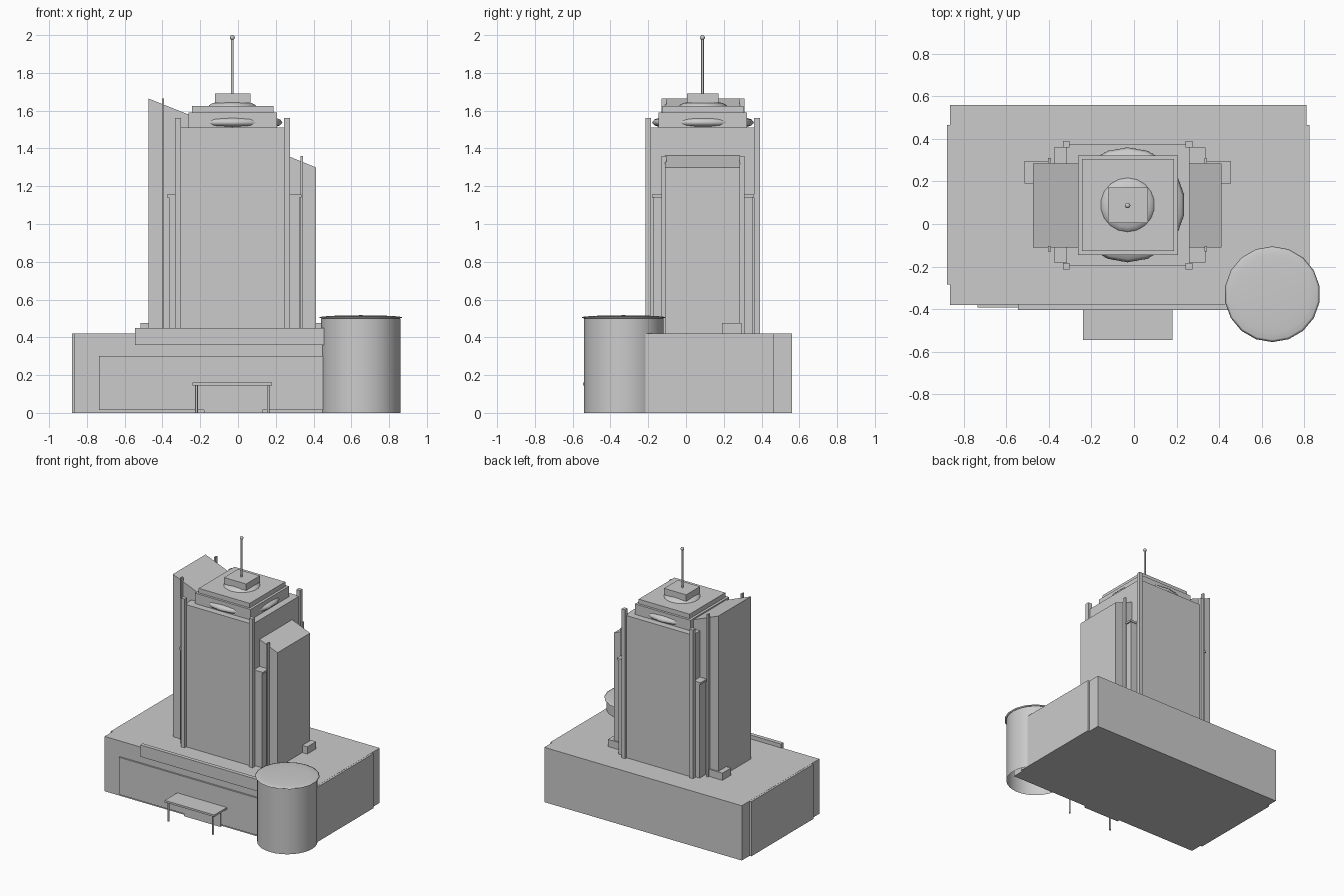
import bpy, bmesh, math
from mathutils import Matrix, Vector

if "Cube" in bpy.data.objects:
    bpy.data.objects.remove(bpy.data.objects["Cube"])

grey = bpy.data.materials.new("light_grey")
grey.diffuse_color = (0.6, 0.6, 0.6, 1)
grey.use_nodes = True
grey.node_tree.nodes["Principled BSDF"].inputs["Base Color"].default_value = grey.diffuse_color


def finish(name, bm, smooth=False):
    bmesh.ops.recalc_face_normals(bm, faces=bm.faces)
    me = bpy.data.meshes.new(name)
    bm.to_mesh(me)
    bm.free()
    me.materials.append(grey)
    ob = bpy.data.objects.new(name, me)
    bpy.context.collection.objects.link(ob)
    if smooth:
        bpy.ops.object.select_all(action='DESELECT')
        ob.select_set(True)
        bpy.context.view_layer.objects.active = ob
        bpy.ops.object.shade_smooth_by_angle(angle=math.radians(40))
    return ob


def box(name, x0, x1, y0, y1, z0, z1):
    bm = bmesh.new()
    size = Matrix.Diagonal((x1 - x0, y1 - y0, z1 - z0, 1))
    mid = Matrix.Translation(((x0 + x1) / 2, (y0 + y1) / 2, (z0 + z1) / 2))
    bmesh.ops.create_cube(bm, size=1, matrix=mid @ size)
    return finish(name, bm)


def cylinder(name, x, y, z0, z1, r, sides, capped=True):
    bm = bmesh.new()
    bmesh.ops.create_cone(bm, cap_ends=capped, segments=sides, radius1=r, radius2=r,
                          depth=z1 - z0, matrix=Matrix.Translation((x, y, (z0 + z1) / 2)))
    return finish(name, bm, True)


def dome(name, x, y, z, r, h, sides=18, rings=10):
    bm = bmesh.new()
    bmesh.ops.create_uvsphere(bm, u_segments=sides, v_segments=rings, radius=1,
                              matrix=Matrix.Translation((x, y, z)) @ Matrix.Diagonal((r, r, h, 1)))
    ob = finish(name, bm)
    for p in ob.data.polygons:
        p.use_smooth = True
    return ob


def wedge(name, profile, y0, y1):
    """Extrude an x-z profile along y."""
    bm = bmesh.new()
    face = bm.faces.new([bm.verts.new((x, y0, z)) for x, z in profile])
    out = bmesh.ops.extrude_face_region(bm, geom=[face])
    verts = [v for v in out["geom"] if isinstance(v, bmesh.types.BMVert)]
    bmesh.ops.translate(bm, verts=verts, vec=Vector((0, y1 - y0, 0)))
    return finish(name, bm)


CX, CY = -0.03, 0.09   # tower axis

# Podium with shallow side bays
box("podium", -0.865, 0.81, -0.38, 0.56, 0, 0.42)
box("podium_side_bays", -0.88, 0.825, -0.285, 0.465, 0, 0.419)

# Front panel, fascia band and entrance
box("front_panel", -0.735, 0.46, -0.393, -0.37, 0.015, 0.30)
box("front_fascia", -0.545, 0.46, -0.405, -0.375, 0.36, 0.45)
box("entrance_door", -0.18, 0.13, -0.40, -0.37, 0, 0.145)
box("entrance_canopy", -0.24, 0.18, -0.545, -0.39, 0.145, 0.16)
for x in (-0.22, 0.16):
    cylinder("canopy_leg", x, -0.53, 0, 0.15, 0.007, 12)

# Round corner drum with a flat domed lid
cylinder("drum", 0.65, -0.33, 0, 0.50, 0.21, 32, capped=False)
dome("drum_lid", 0.65, -0.33, 0.505, 0.225, 0.012)

# Tower core with square corner columns
box("tower_core", -0.318, 0.26, -0.195, 0.373, 0.42, 1.51)
for x in (-0.333, 0.243):
    for y in (-0.215, 0.36):
        box("corner_column", x, x + 0.031, y, y + 0.031, 0.42, 1.56)

# Shorter stepped piers with caps and slim posts, on all four corners
for sx in (-1, 1):
    for sy in (-1, 1):
        xi, xo = CX + 0.01 + sx * 0.24, CX + 0.01 + sx * 0.345
        yi, yo = CY + sy * 0.19, CY + sy * 0.265
        xs, ys = sorted((xi, xo)), sorted((yi, yo))
        box("corner_pier", *xs, *ys, 0.42, 1.14)
        cap_x = sorted((xi, xo + sx * 0.01))
        cap_y = sorted((yi - sy * 0.005, yo + sy * 0.005))
        box("pier_cap", *cap_x, *cap_y, 1.14, 1.155)
        px = -0.397 if sx < 0 else 0.337
        py = CY + sy * 0.207
        top = 1.665 if sx < 0 else 1.36
        box("slim_post", px - 0.006, px + 0.006, py - 0.013, py + 0.013, 0.42, top)

# Side wings with sloping roofs
wedge("left_wing", [(-0.475, 0.42), (-0.25, 0.42), (-0.25, 1.575), (-0.475, 1.665)], -0.11, 0.285)
wedge("right_wing", [(0.2, 0.42), (0.412, 0.42), (0.412, 1.30), (0.245, 1.368), (0.2, 1.368)],
      -0.11, 0.285)
box("left_roof_block", -0.515, -0.40, 0.19, 0.295, 0.42, 0.475)
box("right_roof_block", 0.34, 0.455, 0.19, 0.295, 0.42, 0.475)

# Crown, bulging domes and mast
box("crown_wall", -0.263, 0.207, -0.145, 0.323, 1.50, 1.59)
box("crown_slab", -0.244, 0.188, -0.127, 0.305, 1.59, 1.625)
dome("crown_dome", CX, CY, 1.538, 0.27, 0.05)
dome("top_dome", CX, CY, 1.62, 0.13, 0.033)
box("mast_base", -0.122, 0.065, 0.005, 0.172, 1.64, 1.69)
cylinder("mast", CX, CY - 0.003, 1.68, 1.985, 0.007, 12)
dome("mast_tip", CX, CY - 0.003, 1.987, 0.013, 0.013, 12, 8)
